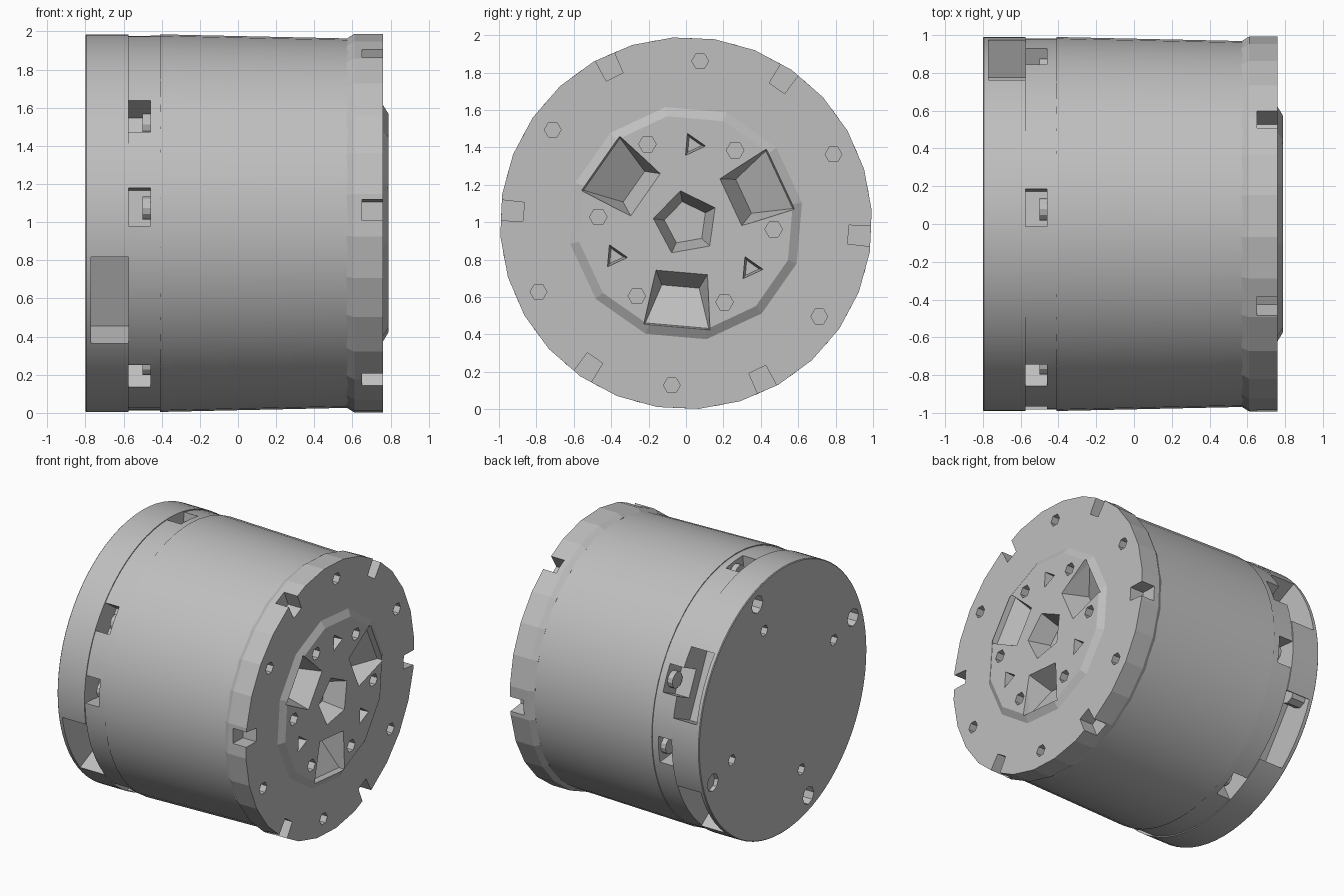
import bpy, bmesh, math
from mathutils import Vector

cube = bpy.data.objects.get("Cube")
if cube:
    bpy.data.objects.remove(cube, do_unlink=True)

ZC = 0.995  # height of the drum axis

metal = bpy.data.materials.new("plain_grey_metal")
metal.use_nodes = True
GREY = (0.52, 0.52, 0.52, 1)
metal.diffuse_color = GREY
metal.node_tree.nodes["Principled BSDF"].inputs["Base Color"].default_value = GREY


def polar(x, r, deg, side=0.0):
    """Point at radius r and angle about the x axis, shifted sideways."""
    a = math.radians(deg)
    return Vector((x, r * math.cos(a) - side * math.sin(a),
                   ZC + r * math.sin(a) + side * math.cos(a)))


def make_object(name, bm):
    bmesh.ops.recalc_face_normals(bm, faces=bm.faces[:])
    mesh = bpy.data.meshes.new(name)
    bm.to_mesh(mesh)
    bm.free()
    mesh.materials.append(metal)
    obj = bpy.data.objects.new(name, mesh)
    bpy.context.collection.objects.link(obj)
    return obj


def lathe(name, profile, sides, phase=0.0):
    """Closed solid turned about the x axis from (x, radius) pairs."""
    bm = bmesh.new()
    rings = [[bm.verts.new(polar(x, r, phase + 360 * i / sides)) for i in range(sides)]
             for x, r in profile]
    for a, b in zip(rings, rings[1:]):
        for i in range(sides):
            j = (i + 1) % sides
            bm.faces.new((a[i], a[j], b[j], b[i]))
    bm.faces.new(rings[0])
    bm.faces.new(rings[-1])
    return make_object(name, bm)


def hull(bm, points):
    verts = [bm.verts.new(p) for p in points]
    bmesh.ops.convex_hull(bm, input=verts)


def block(bm, x0, x1, r0, r1, deg, half_in, half_out):
    """Radial block, its width changing from inside to outside."""
    hull(bm, [polar(x, r, deg, s * h) for x in (x0, x1)
              for r, h in ((r0, half_in), (r1, half_out)) for s in (-1, 1)])


def drill(bm, x0, x1, r, deg, radius, sides, floor_scale=1.0, turn=0.0):
    """Hole along x, its end at x0 scaled."""
    centre = polar(0, r, deg)
    pts = []
    for x, k in ((x0, floor_scale), (x1, 1.0)):
        for i in range(sides):
            a = math.radians(turn + 360 * i / sides)
            pts.append(centre + Vector((x, k * radius * math.cos(a), k * radius * math.sin(a))))
    hull(bm, pts)


def carve(targets, bm):
    cutter = make_object("cutter", bm)
    cutter.hide_render = True
    for obj in targets:
        mod = obj.modifiers.new("carve", "BOOLEAN")
        mod.operation = "DIFFERENCE"
        mod.solver = "EXACT"
        mod.object = cutter
        bpy.context.view_layer.objects.active = obj
        bpy.ops.object.modifier_apply(modifier=mod.name)
    bpy.data.objects.remove(cutter, do_unlink=True)


# Main drum: rear cap, slotted ring and long barrel
rear_cap = lathe("rear_cap", [(-0.8, 0.985), (-0.795, 0.99), (-0.575, 0.99)], 72)
slotted_ring = lathe("slotted_ring", [(-0.575, 0.983), (-0.41, 0.983)], 72)
barrel = lathe("barrel", [(-0.41, 0.99), (0.6, 0.968)], 48)

# Front flange and raised hub
flange = lathe("front_flange", [(0.57, 0.97), (0.61, 0.995), (0.76, 0.995)], 28, 4)
hub = lathe("raised_hub", [(0.73, 0.64), (0.76, 0.63), (0.79, 0.58)], 12, 10)

# Window cutouts and screw holes in the rear cap
bm = bmesh.new()
for deg in (25, 205, 325):
    block(bm, -0.77, -0.56, 0.74, 1.1, deg, 0.25, 0.25)
for deg in range(70, 430, 90):
    drill(bm, -0.66, -0.9, 0.88, deg, 0.065, 8)
    drill(bm, -0.7, -0.9, 0.64, deg, 0.042, 6)
carve([rear_cap], bm)

# Slots around the ring, each with a bolt head
SLOTS = (25, 85, 145, 175, 235, 295, 355)
bm = bmesh.new()
for deg in SLOTS:
    block(bm, -0.6, -0.46, 0.82, 1.1, deg, 0.1, 0.1)
carve([slotted_ring], bm)
bm = bmesh.new()
for deg in SLOTS:
    drill(bm, -0.5, -0.45, 0.9, deg, 0.06, 12)
make_object("slot_bolt_heads", bm)

# Notches, screw holes and pockets in the flange and hub
bm = bmesh.new()
for k in range(6):
    deg = 56 + 60 * k
    block(bm, 0.65, 0.85, 0.87, 1.1, deg, 0.05, 0.06)
    drill(bm, 0.66, 0.85, 0.87, deg - 31, 0.045, 6)
    drill(bm, 0.66, 0.85, 0.47, deg, 0.047, 6)
for deg in (85, 205, 325):
    drill(bm, 0.66, 0.85, 0.42, deg, 0.078, 3, 0.6, deg + 30)
for deg in (25, 145, 265):
    # ramped pocket, deep at its inner end
    hull(bm, [polar(x, r, deg, s * h) for s in (-1, 1) for x, r, h in
              ((0.62, 0.34, 0.1), (0.8, 0.26, 0.14), (0.8, 0.56, 0.18),
               (0.75, 0.55, 0.17))])
drill(bm, 0.64, 0.8, 0, 0, 0.18, 5, 0.65, 100)
carve([flange, hub], bm)

# Smooth the round surfaces and keep the cuts crisp
for obj in (rear_cap, slotted_ring, barrel):
    bpy.ops.object.select_all(action="DESELECT")
    obj.select_set(True)
    bpy.context.view_layer.objects.active = obj
    bpy.ops.object.shade_smooth_by_angle(angle=math.radians(25))
